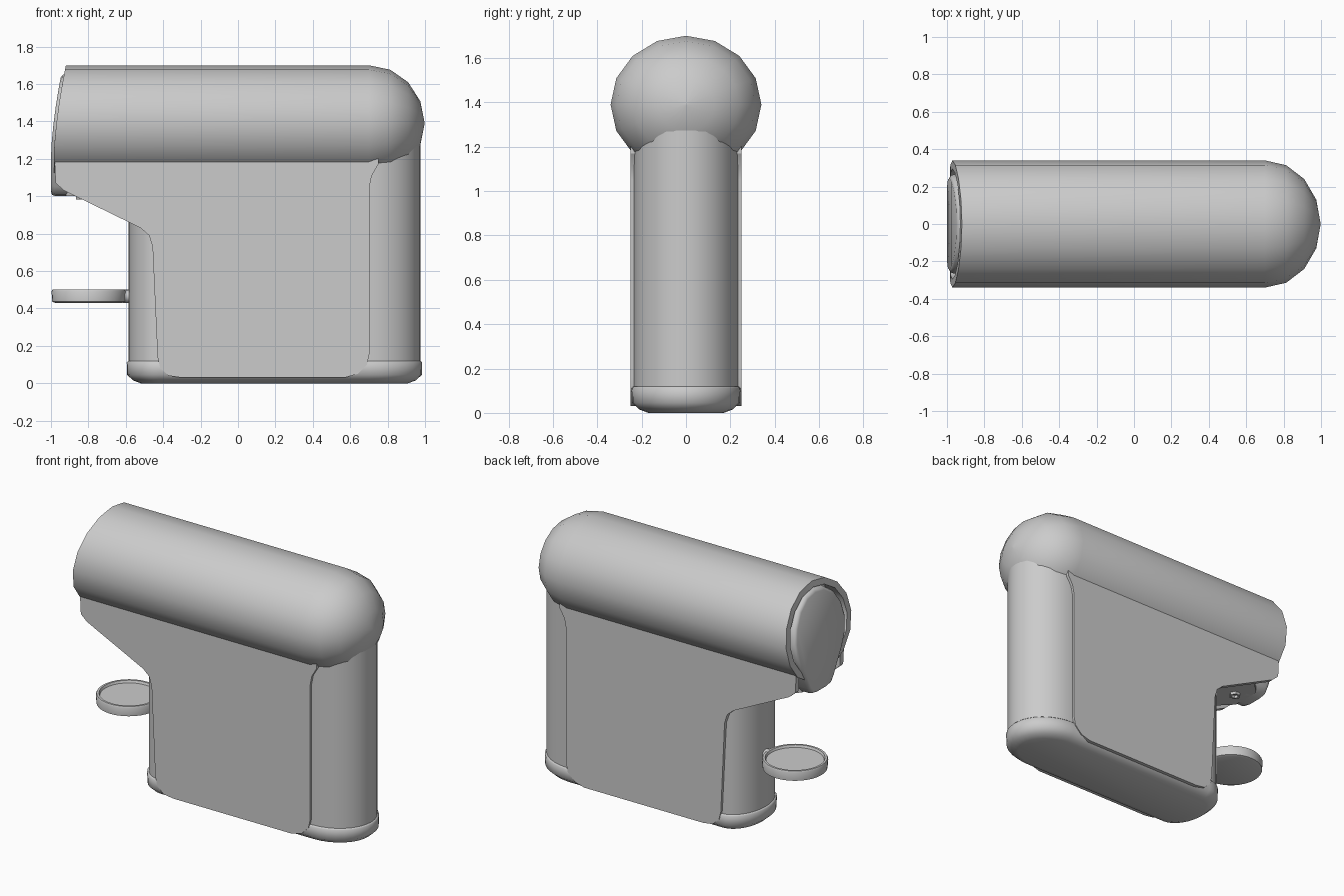
import bpy, bmesh
from math import sin, cos, pi

if "Cube" in bpy.data.objects:
    bpy.data.objects.remove(bpy.data.objects["Cube"])


def loft(name, rings, angle=40, mirror=False):
    """Skin a list of equal-length closed rings and cap both ends."""
    bm = bmesh.new()
    vr = [[bm.verts.new(p) for p in r] for r in rings]
    n = len(rings[0])
    for a, b in zip(vr, vr[1:]):
        for i in range(n):
            j = (i + 1) % n
            bm.faces.new((a[i], a[j], b[j], b[i]))
    bm.faces.new(vr[0])
    bm.faces.new(vr[-1])
    bmesh.ops.remove_doubles(bm, verts=bm.verts, dist=0.0005)
    bmesh.ops.recalc_face_normals(bm, faces=bm.faces)
    me = bpy.data.meshes.new(name)
    bm.to_mesh(me)
    bm.free()
    ob = bpy.data.objects.new(name, me)
    bpy.context.collection.objects.link(ob)
    if mirror:
        m = ob.modifiers.new("mirror", 'MIRROR')
        m.use_axis = (False, True, False)
    bpy.ops.object.select_all(action='DESELECT')
    ob.select_set(True)
    bpy.context.view_layer.objects.active = ob
    bpy.ops.object.shade_smooth_by_angle(angle=angle * pi / 180)
    return ob


def circle(x, y, z, r, n):
    return [(x + r * cos(2 * pi * i / n), y + r * sin(2 * pi * i / n), z) for i in range(n)]


def front_x(z):
    """Curved front edge of the head, leaning back towards the top."""
    return -0.985 + 0.065 * (max(0, z - 1.2) / 0.5) ** 1.6


# Head: 16-sided barrel with a domed back and a recessed mouth
ZC = 1.39


def head_ring(s, x=None, dx=0.0):
    pts = []
    for i in range(16):
        a = 2 * pi * i / 16
        y, z = 0.34 * s * sin(a), ZC + 0.31 * s * cos(a)
        pts.append((front_x(z) + dx if x is None else x, y, z))
    return pts


rings = [head_ring(0.87, dx=0.08), head_ring(0.87), head_ring(1.0)]
rings += [head_ring(max(cos(k * pi / 8), 0.0), 0.70 + 0.297 * sin(k * pi / 8)) for k in range(4)]
rings.append(head_ring(0.00001, 0.997))
# collapse of the tip needs no end cap, so stop just short of it
rings[-1] = head_ring(0.02, 0.997)
loft("head_shell", rings, 45)

# Side panels: thin walls hanging from the head on both sides
side = [(-0.965, 1.25), (-0.98, 1.17), (-0.975, 1.07), (-0.93, 1.03), (-0.52, 0.83),
        (-0.475, 0.79), (-0.457, 0.73), (-0.43, 0.14), (-0.415, 0.08), (-0.37, 0.04),
        (-0.30, 0.03), (0.57, 0.03), (0.64, 0.05), (0.69, 0.10), (0.703, 0.16),
        (0.703, 1.05), (0.715, 1.11), (0.75, 1.17), (0.75, 1.25)]
loft("side_panel", [[(x, y, z) for x, z in side] for y in (-0.25, -0.215)], 30, mirror=True)


# Rounded plan outline shared by the column and the base
def plan(z, g=0.0):
    pts = []
    for cx, d, start in ((0.70, 0.275, -pi / 2), (-0.42, 0.165, pi / 2)):
        for i in range(17):
            a = start + pi * i / 16
            pts.append((cx + (d + g) * cos(a), (0.235 + g) * sin(a), z))
    return pts


loft("body_column", [plan(0.11), plan(1.32)])
loft("base", [plan(z, g) for z, g in ((0, -0.065), (0.015, -0.025), (0.045, 0.008),
                                      (0.112, 0.01), (0.12, 0.002))], 50)

# Front lid: oval face narrowing to a spout, running back under the head
half = [(0, 1.655), (0.09, 1.64), (0.18, 1.58), (0.24, 1.49), (0.265, 1.39), (0.25, 1.29),
        (0.21, 1.20), (0.165, 1.12), (0.13, 1.05), (0.10, 1.01), (0.05, 1.0), (0, 1.0)]
outline = half + [(-y, z) for y, z in half[-2:0:-1]]


def lid_ring(dx, s=1.0):
    pts = []
    for y, z in outline:
        zz = 1.33 + (z - 1.33) * s
        pts.append((front_x(zz) + dx, y * s, zz))
    return pts


loft("front_lid", [lid_ring(-0.015, 0.93), lid_ring(-0.008, 0.98), lid_ring(0.01), lid_ring(0.1)], 50)

# Underside of the overhang with a small six-sided outlet
loft("spout_housing", [[(x, y, z) for y, z in ((-w, 1.2), (w, 1.2), (w, 1.0), (-w, 1.0))]
                       for x, w in ((-0.92, 0.10), (-0.80, 0.22), (-0.50, 0.22))], 30)
loft("outlet_nozzle", [circle(-0.83, 0, z, r, 6) for z, r in
                       ((1.02, 0.035), (0.982, 0.035), (0.982, 0.022), (1.0, 0.022))], 30)

# Cup tray: shallow round dish on a short peg
dish = [(0.43, 0.18), (0.436, 0.195), (0.49, 0.199), (0.50, 0.194), (0.50, 0.18), (0.485, 0.174)]
loft("cup_tray", [circle(-0.798, 0, z, r, 32) for z, r in dish], 45)
loft("tray_peg", [[(x, 0.035 * cos(2 * pi * i / 16), 0.465 + 0.035 * sin(2 * pi * i / 16))
                   for i in range(16)] for x in (-0.615, -0.55)])
